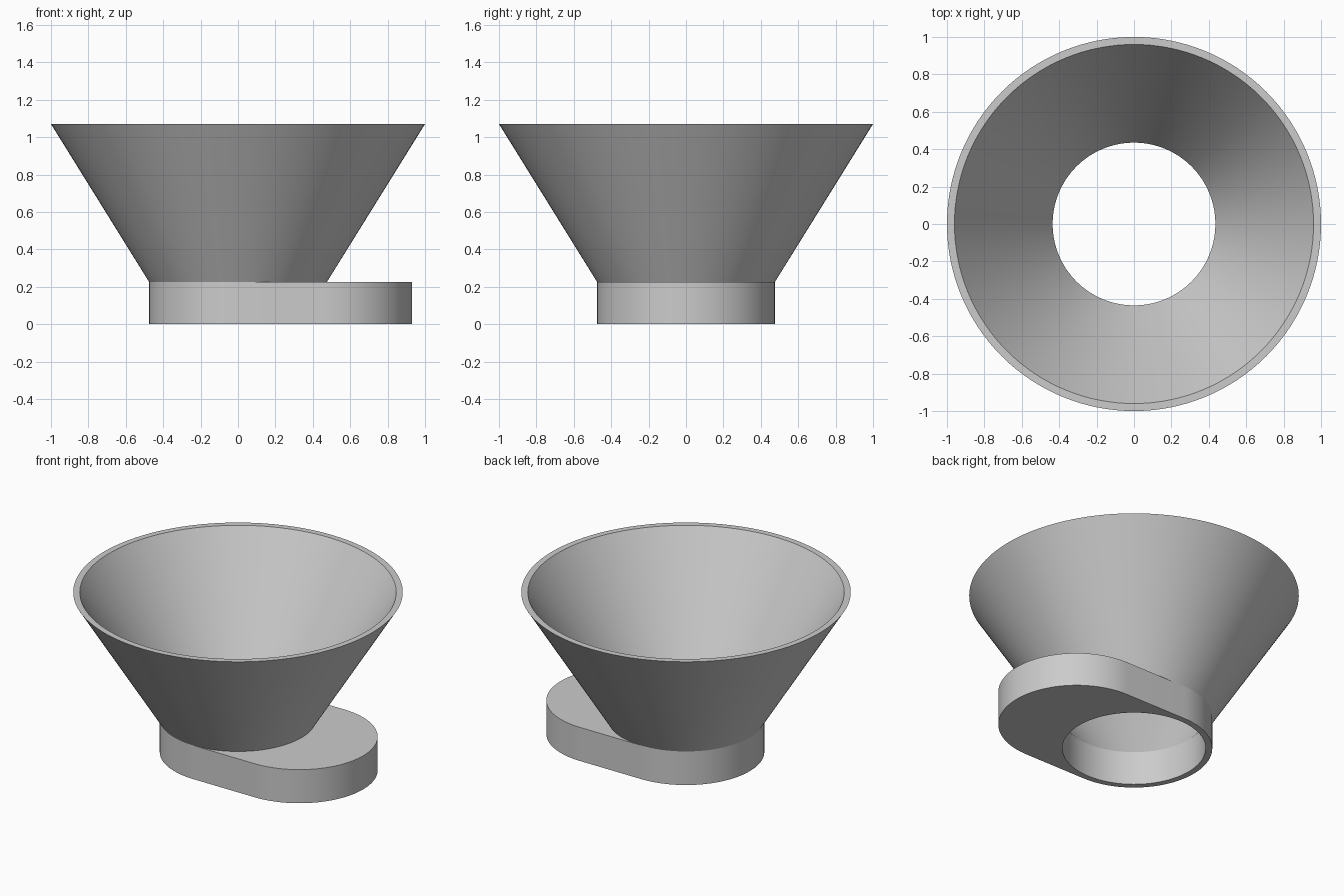
import bpy, bmesh
from math import cos, sin, pi, radians

cube = bpy.data.objects.get("Cube")
if cube:
    bpy.data.objects.remove(cube, do_unlink=True)

SEGMENTS = 128
BASE_HEIGHT, TOTAL_HEIGHT = 0.225, 1.07
NECK_OUTER, NECK_INNER = 0.475, 0.435
RIM_OUTER, RIM_INNER = 1.0, 0.96
LOBE_X = 0.455

grey = bpy.data.materials.new("light grey")
grey.use_nodes = True
colour = (0.6, 0.6, 0.6, 1)
grey.diffuse_color = colour
grey.node_tree.nodes["Principled BSDF"].inputs["Base Color"].default_value = colour


def arc(radius, start, end, steps, cx=0.0):
    """Points along an arc in the ground plane, end excluded."""
    angles = [start + (end - start) * i / steps for i in range(steps)]
    return [(cx + radius * cos(a), radius * sin(a)) for a in angles]


def add_loop(bm, points, z):
    verts = [bm.verts.new((x, y, z)) for x, y in points]
    edges = [bm.edges.new((v, verts[(i + 1) % len(verts)])) for i, v in enumerate(verts)]
    return verts, edges


def finish(bm, name):
    bmesh.ops.recalc_face_normals(bm, faces=bm.faces[:])
    mesh = bpy.data.meshes.new(name)
    bm.to_mesh(mesh)
    bm.free()
    mesh.materials.append(grey)
    obj = bpy.data.objects.new(name, mesh)
    bpy.context.collection.objects.link(obj)
    bpy.ops.object.select_all(action="DESELECT")
    obj.select_set(True)
    bpy.context.view_layer.objects.active = obj
    bpy.ops.object.shade_smooth_by_angle(angle=radians(30))
    return obj


# Base plate: rounded slot outline with a round hole under the funnel
bm = bmesh.new()
half = SEGMENTS // 2
outline = arc(NECK_OUTER, pi / 2, 3 * pi / 2, half) + [(0, -NECK_OUTER)]
outline += arc(NECK_OUTER, -pi / 2, pi / 2, half, LOBE_X) + [(LOBE_X, NECK_OUTER)]
edges = add_loop(bm, outline, 0)[1]
edges += add_loop(bm, arc(NECK_INNER, 0, 2 * pi, SEGMENTS), 0)[1]
bmesh.ops.triangle_fill(bm, edges=edges, use_beauty=True, normal=(0, 0, 1))
extruded = bmesh.ops.extrude_face_region(bm, geom=bm.faces[:], use_keep_orig=True)
top = [g for g in extruded["geom"] if isinstance(g, bmesh.types.BMVert)]
bmesh.ops.translate(bm, verts=top, vec=(0, 0, BASE_HEIGHT))
finish(bm, "base_plate")

# Funnel: thin conical wall, open through the middle
bm = bmesh.new()
profile = [(NECK_OUTER, BASE_HEIGHT), (RIM_OUTER, TOTAL_HEIGHT),
           (RIM_INNER, TOTAL_HEIGHT), (NECK_INNER, BASE_HEIGHT)]
rings = [add_loop(bm, arc(r, 0, 2 * pi, SEGMENTS), z)[0] for r, z in profile]
for k, ring in enumerate(rings):
    following = rings[(k + 1) % len(rings)]
    for i in range(SEGMENTS):
        j = (i + 1) % SEGMENTS
        bm.faces.new((ring[i], ring[j], following[j], following[i]))
finish(bm, "funnel")
